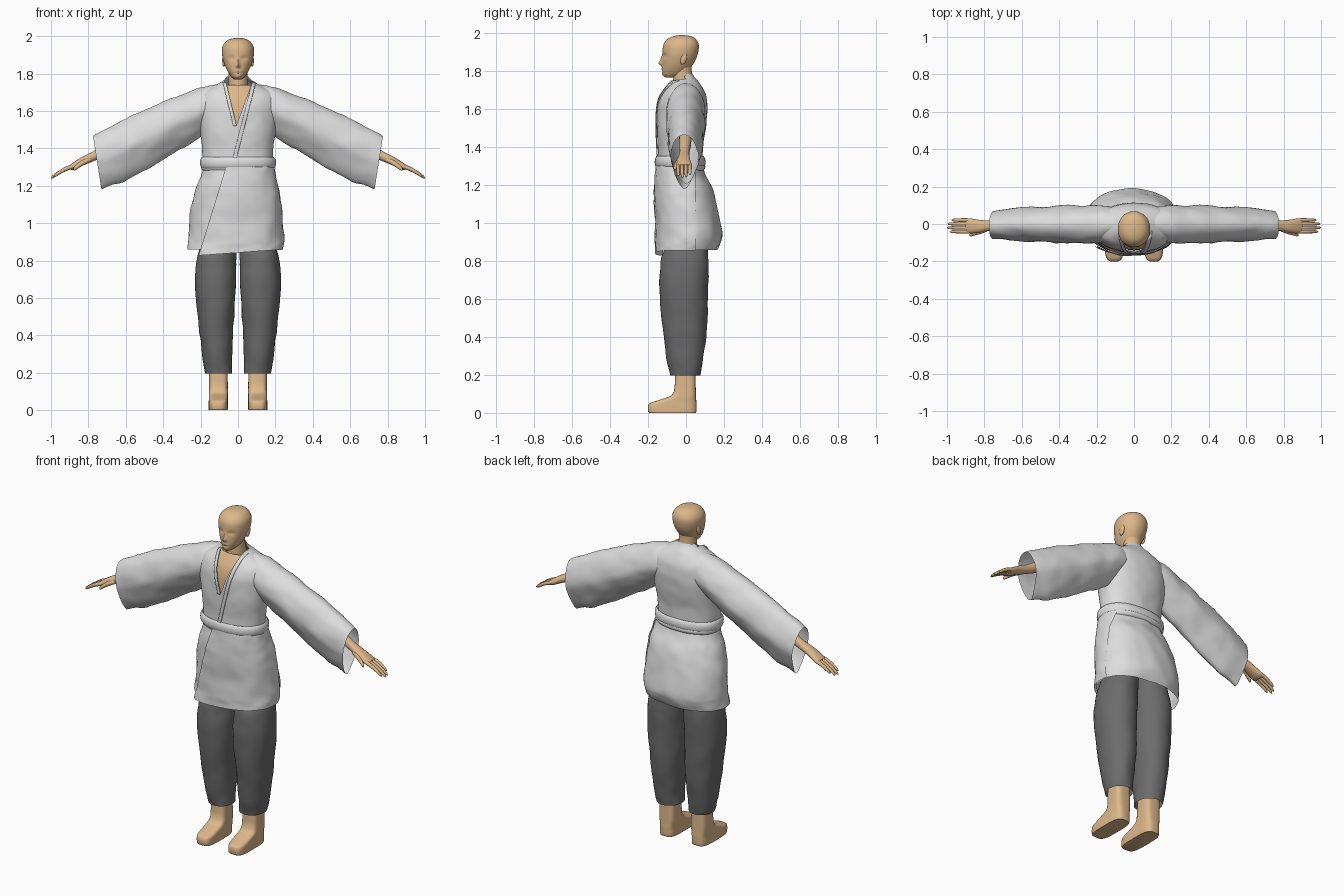
import bpy, bmesh, math
from mathutils import Vector, noise
from mathutils.bvhtree import BVHTree

cube = bpy.data.objects.get("Cube")
if cube:
    bpy.data.objects.remove(cube, do_unlink=True)


def material(name, colour):
    m = bpy.data.materials.new(name)
    m.use_nodes = True
    m.diffuse_color = (*colour, 1)
    m.node_tree.nodes["Principled BSDF"].inputs["Base Color"].default_value = (*colour, 1)
    return m


SKIN = material("skin", (0.73, 0.48, 0.26))
WHITE = material("white_cloth", (0.73, 0.73, 0.73))
GREY = material("dark_grey_cloth", (0.15, 0.15, 0.15))
parts = []


def finish(name, bm, mat, mirror=False):
    bmesh.ops.recalc_face_normals(bm, faces=bm.faces)
    mesh = bpy.data.meshes.new(name)
    bm.to_mesh(mesh)
    bm.free()
    mesh.materials.append(mat)
    ob = bpy.data.objects.new(name, mesh)
    bpy.context.collection.objects.link(ob)
    if mirror:
        ob.modifiers.new("mirror", 'MIRROR').use_mirror_merge = False
    parts.append(ob)
    return ob


def spline(rows, steps):
    """Smoothly interpolate rows of numbers."""
    out = []
    for i in range(len(rows) - 1):
        a, b = rows[max(i - 1, 0)], rows[i]
        c, d = rows[i + 1], rows[min(i + 2, len(rows) - 1)]
        for s in range(steps):
            t = s / steps
            out.append([q + t * ((r - p) / 2 + t * ((p - 2.5 * q + 2 * r - e / 2)
                        + t * (1.5 * (q - r) + (e - p) / 2)))
                        for p, q, r, e in zip(a, b, c, d)])
    return out + [list(rows[-1])]


def stack(z, x0, x1, y0, y1):
    """Level section given by its bounds."""
    return (Vector(((x0 + x1) / 2, (y0 + y1) / 2, z)),
            Vector(((x1 - x0) / 2, 0, 0)), Vector((0, (y1 - y0) / 2, 0)))


def limb(xt, zt, xb, zb, y0, y1):
    """Upright section given by its top and bottom points and its y bounds."""
    return (Vector(((xt + xb) / 2, (y0 + y1) / 2, (zt + zb) / 2)),
            Vector((0, (y1 - y0) / 2, 0)), Vector(((xt - xb) / 2, 0, (zt - zb) / 2)))


def loft(rows, section=stack, n=40, steps=5, power=2.3, folds=0.0, caps=False, droop=0.0):
    """Skin over sections; droop narrows the lower half of each one."""
    bm = bmesh.new()
    rings = []
    for row in spline(rows, steps):
        c, u, v = section(*row)
        ring = []
        for k in range(n):
            a = math.tau * k / n
            co, si = math.cos(a), math.sin(a)
            wide = math.copysign(abs(co) ** (2 / power), co) * (1 - droop * max(-si, 0))
            p = c + u * wide + v * math.copysign(abs(si) ** (2 / power), si)
            if folds:
                p += (p - c).normalized() * folds * (
                    noise.noise(p * 9) + 0.5 * noise.noise(p * 20))
            ring.append(bm.verts.new(p))
        rings.append(ring)
    for r, s in zip(rings, rings[1:]):
        for k in range(n):
            bm.faces.new((r[k], r[(k + 1) % n], s[(k + 1) % n], s[k]))
    if caps:
        bm.faces.new(rings[0])
        bm.faces.new(rings[-1])
    return bm


def cut(bm, point, normal, clear=False):
    bmesh.ops.bisect_plane(bm, geom=bm.verts[:] + bm.edges[:] + bm.faces[:],
                           plane_co=point, plane_no=normal, clear_outer=clear)


def centred(rows):
    """Rows of z, half width, y0, y1."""
    return [(z, -w, w, a, b) for z, w, a, b in rows]


# Head, with the face shaped by soft bumps and hollows
head = loft(centred([
    (1.768, .018, -.108, -.05), (1.785, .038, -.122, 0), (1.82, .06, -.126, .026),
    (1.86, .076, -.125, .05), (1.9, .085, -.124, .064), (1.94, .084, -.119, .067),
    (1.97, .066, -.098, .052), (1.985, .04, -.068, .028), (1.991, .006, -.03, -.01)]),
    n=72, steps=6, power=2.1, caps=True)
bumps = [(0, 1.842, .011, .011, -.017), (0, 1.862, .008, .02, -.009),
         (.034, 1.882, .02, .012, .007), (-.034, 1.882, .02, .012, .007),
         (0, 1.812, .02, .006, -.004), (0, 1.803, .02, .004, .003),
         (0, 1.785, .018, .009, -.004)]
for v in head.verts:
    if v.co.y < -.05:
        x, z = v.co.x, v.co.z
        v.co.y += sum(h * math.exp(-((x - bx) / sx) ** 2 - ((z - bz) / sz) ** 2)
                      for bx, bz, sx, sz, h in bumps)
finish("head", head, SKIN)
finish("neck", loft(centred([(1.64, .065, -.07, .06), (1.72, .054, -.07, .048),
                             (1.78, .05, -.068, .032), (1.84, .05, -.06, .03)]), power=2), SKIN)
ear = bmesh.new()
bmesh.ops.create_uvsphere(ear, u_segments=16, v_segments=10, radius=1)
for v in ear.verts:
    x, y, z = v.co
    v.co = (.075 + .01 * x, -.012 + .017 * y + .006 * z, 1.868 + .032 * z)
finish("ears", ear, SKIN, True)

# Jacket body
BODY = [(1.27, .185, -.145, .085), (1.4, .19, -.15, .088), (1.5, .206, -.153, .105),
        (1.6, .218, -.15, .112), (1.66, .212, -.138, .108), (1.7, .19, -.118, .095),
        (1.74, .115, -.092, .068), (1.765, .074, -.085, .046), (1.785, .06, -.08, .034)]
body = loft(centred(BODY), n=64, power=2.15, folds=.005)
surface = BVHTree.FromBMesh(body)
APEX = Vector((-.01, 0, 1.52))
sides = [Vector((.24, 0, -.088)).normalized(), Vector((-.24, 0, -.062)).normalized()]
for normal in sides:
    cut(body, APEX, normal)
opening = [f for f in body.faces if f.calc_center_median().y < -.005
           and all((f.calc_center_median() - APEX).dot(s) < 0 for s in sides)]
bmesh.ops.delete(body, geom=opening, context='FACES')
finish("jacket_body", body, WHITE)
finish("chest", loft(centred([(z, w - .03, a + .014, b - .02) for z, w, a, b in BODY[1:7]]),
                     power=2.15), SKIN)


def lapel(name, top, bottom, width):
    """Narrow band laid on the front of the jacket."""
    bm = bmesh.new()
    last = None
    for i in range(25):
        x, z = Vector(top).lerp(Vector(bottom), i / 24)
        row = []
        for k in range(4):
            hit = surface.ray_cast(Vector((x + width * k / 3, -1, z)), Vector((0, 1, 0)))[0]
            if hit:
                row.append(bm.verts.new(hit + Vector((0, -.005, 0))))
        if len(row) < 4:
            continue
        if last:
            for k in range(3):
                bm.faces.new((last[k], last[k + 1], row[k + 1], row[k]))
        last = row
    solid = finish(name, bm, WHITE).modifiers.new("thickness", 'SOLIDIFY')
    solid.thickness = .006
    solid.offset = 0


lapel("right_lapel", (-.063, 1.75), (-.007, 1.52), -.018)
lapel("left_lapel", (.075, 1.75), (-.032, 1.33), .02)

# Wide sleeves, open at the wrist and hanging to a narrow lower edge
finish("sleeves", loft([
    (.08, 1.747, .11, 1.5, -.08, .08), (.2, 1.722, .18, 1.47, -.102, .1),
    (.33, 1.676, .31, 1.392, -.104, .1), (.5, 1.604, .47, 1.3, -.098, .09),
    (.65, 1.535, .61, 1.228, -.09, .085), (.775, 1.465, .73, 1.18, -.08, .066)],
    limb, n=48, power=2, folds=.009, droop=.4), WHITE, True)

# Jacket skirt with an overlapping front flap
SKIRT = [(1.31, -.185, .185, -.145, .085), (1.25, -.2, .197, -.155, .105),
         (1.18, -.227, .216, -.16, .14), (1.08, -.252, .228, -.155, .165),
         (.95, -.262, .236, -.152, .187), (.9, -.264, .236, -.153, .182),
         (.858, -.268, .232, -.153, .165)]
finish("jacket_skirt", loft(SKIRT, n=64, power=2.15, folds=.008), WHITE)
flap = loft([(z - .03 * (1.31 - z) / .45, a - .008, b + .008, c - .01, d + .008)
             for z, a, b, c, d in SKIRT], n=64, power=2.25, folds=.008)
for v in flap.verts:
    lift = min(max((v.co.x + .2) / .4, 0), 1)
    v.co.z += max(.9 - v.co.z, 0) * .4 * lift
cut(flap, (-.08, 0, 1.25), Vector((-.42, 0, .13)).normalized(), True)
cut(flap, (0, .05, 0), (0, 1, 0), True)
finish("front_flap", flap, WHITE)

# Belt wrapped twice round the waist
for name, low, high, grow, back in (("belt_lower_wrap", 1.278, 1.315, -.001, .006),
                                    ("belt_upper_wrap", 1.292, 1.353, .006, 0)):
    rows = []
    for k in range(7):
        t = k / 6
        g = grow + .011 * math.sin(math.pi * t) ** .6 - .004
        rows.append((low + (high - low) * t, .19 + g, -.152 - g + back, .09 + g + back))
    finish(name, loft(centred(rows), n=56, steps=2, power=2.25), WHITE)

# Trousers
finish("trousers", loft([
    (1.05, .0, .17, -.1, .1), (.88, .006, .205, -.113, .115), (.8, .008, .222, -.132, .119),
    (.65, .012, .229, -.143, .116), (.45, .024, .21, -.124, .11),
    (.27, .034, .188, -.1, .088), (.197, .03, .177, -.084, .072)],
    n=48, power=2.1, folds=.006), GREY, True)

# Bare feet
finish("feet", loft([
    (0, .056, .156, -.195, .052), (.008, .054, .157, -.2, .055), (.042, .054, .157, -.2, .055),
    (.056, .054, .156, -.18, .055), (.082, .054, .156, -.1, .053), (.11, .054, .155, -.064, .052),
    (.2, .056, .155, -.058, .05), (.32, .06, .155, -.05, .05)],
    steps=2, power=3.6, caps=True), SKIN, True)

# Forearms, palms and fingers
finish("arms", loft([
    (.45, 1.575, .44, 1.5, -.04, .035), (.65, 1.462, .63, 1.398, -.035, .028),
    (.76, 1.392, .745, 1.343, -.034, .018), (.83, 1.356, .82, 1.312, -.046, .022),
    (.88, 1.325, .872, 1.288, -.05, .03), (.9, 1.31, .893, 1.284, -.046, .028)],
    limb, n=24, power=2.2, caps=True), SKIN, True)


def finger(name, root, tip, r):
    a, b = Vector(root), Vector(tip)
    rows = []
    for t, s in ((0, 1), (.35, 1.05), (.7, .9), (.92, .7), (1, .15)):
        p = a.lerp(b, t)
        p.z += .008 * math.sin(math.pi * t)
        rows.append((p.x + r * s * .4, p.z + r * s, p.x - r * s * .4, p.z - r * s,
                     p.y - r * s, p.y + r * s))
    finish(name, loft(rows, limb, n=12, steps=3, power=2, caps=True), SKIN, True)


for name, y, reach in (("index_fingers", -.041, .985), ("middle_fingers", -.02, 1),
                       ("ring_fingers", .001, .996), ("little_fingers", .021, .975)):
    finger(name, (.88, y, 1.304), (reach, y, 1.24 + (1 - reach) * .6), .0095)
finger("thumbs", (.79, -.03, 1.34), (.88, -.06, 1.284), .012)

# Smooth shading with crisp edges
bpy.ops.object.select_all(action='DESELECT')
for ob in parts:
    ob.select_set(True)
bpy.context.view_layer.objects.active = parts[0]
bpy.ops.object.shade_smooth_by_angle(angle=math.radians(40))
